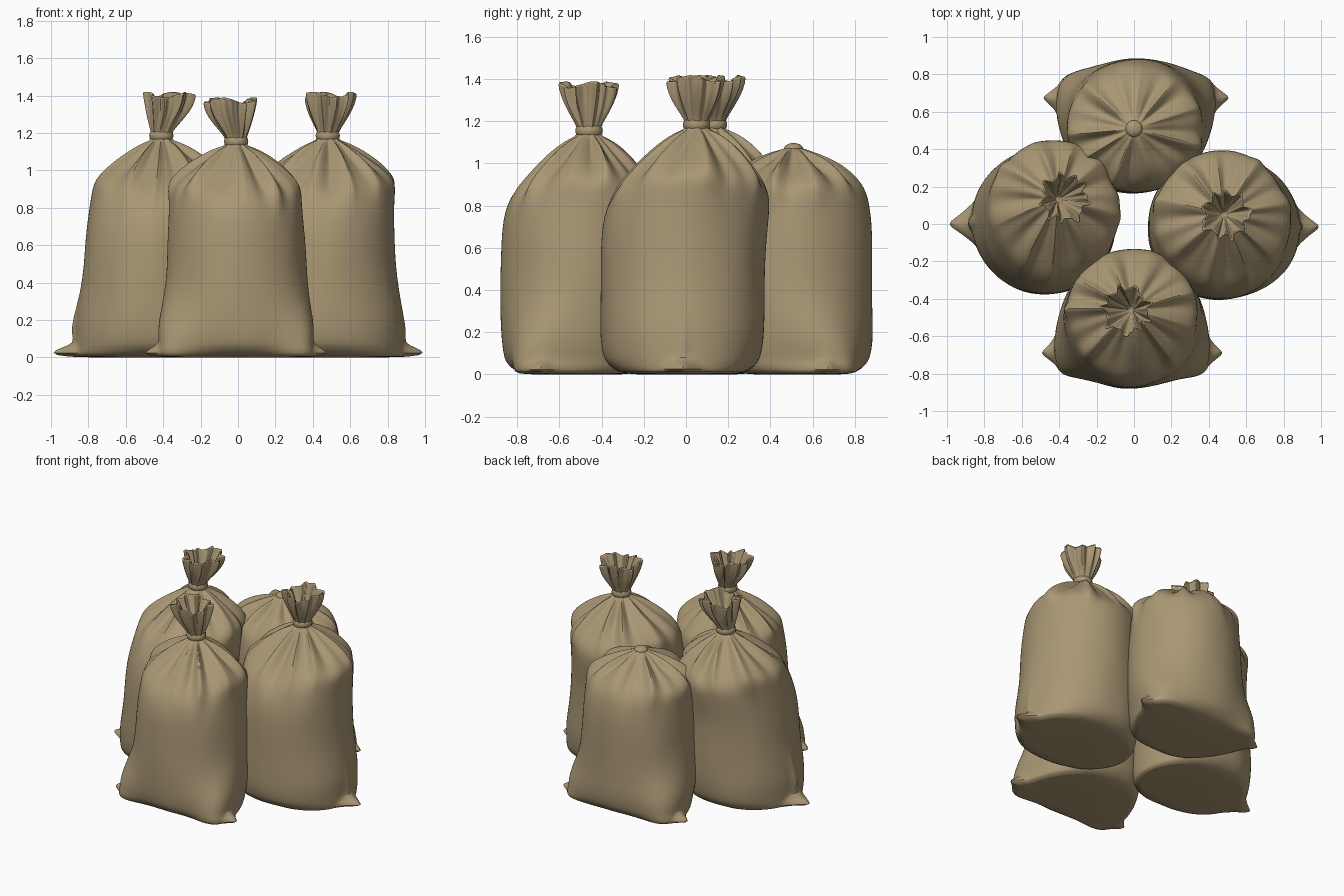
import bpy, bmesh, math
from mathutils import Vector, noise

if "Cube" in bpy.data.objects:
    bpy.data.objects.remove(bpy.data.objects["Cube"], do_unlink=True)

cloth = bpy.data.materials.new("tan_cloth")
cloth.use_nodes = True
COLOR = (0.40, 0.31, 0.175, 1)
cloth.diffuse_color = COLOR
bsdf = next(n for n in cloth.node_tree.nodes if n.type == "BSDF_PRINCIPLED")
bsdf.inputs["Base Color"].default_value = COLOR
bsdf.inputs["Roughness"].default_value = 0.9

SEGMENTS = 120

# Body profile: height / neck height, radius across depth, radius across width
BODY = [(0, .02, .02), (0, .45, .6), (0, .7, 1.26), (.02, .84, 1.42), (.045, .91, 1.28),
        (.065, .95, 1.14), (.11, .98, 1.17), (.18, 1, 1.15), (.3, 1, 1.06), (.42, 1, 1.02),
        (.55, 1, 1), (.66, .99, .98), (.74, .96, .97), (.79, .92, .97), (.83, .85, .95),
        (.87, .74, .84), (.91, .6, .66), (.94, .46, .49), (.97, .31, .33), (.99, .2, .21)]

# Gathered top: height above neck, absolute radius; it folds back inside
RUFFLE = [(.0, .055), (.03, .053), (.06, .066), (.12, .097), (.18, .118), (.24, .13),
          (.243, .118), (.18, .09), (.1, .05), (.06, .01)]


def ramp(v, lo, hi):
    s = min(max((v - lo) / (hi - lo), 0), 1)
    return s * s * (3 - 2 * s)


def pleat(a, seed):
    bend = a + .15 * math.sin(2 * a + seed) + .06 * math.sin(5 * a - seed)
    return .8 * (1.1 - 2 * abs(math.sin(4.5 * bend + seed))) + .25 * math.cos(16 * a + seed)


def outline(depth, side, c):
    """Full rounded section, with straight tangents out to any pointed corner."""
    full = depth + (min(side, 1.15) - depth) * c * c
    if side <= 1.2:
        return full
    tip = depth / math.cos(max(0, math.acos(depth / side) - math.acos(min(1, abs(c)))))
    return max(full, tip)


def finish(obj):
    obj.data.materials.append(cloth)
    bpy.ops.object.select_all(action="DESELECT")
    obj.select_set(True)
    bpy.context.view_layer.objects.active = obj
    bpy.ops.object.shade_smooth_by_angle(angle=math.radians(40))


def skin(name, rings):
    """Join closed rings of points into one capped surface."""
    bm = bmesh.new()
    loops = [[bm.verts.new(p) for p in ring] for ring in rings]
    for low, high in zip(loops, loops[1:]):
        for i in range(SEGMENTS):
            j = (i + 1) % SEGMENTS
            bm.faces.new((low[i], low[j], high[j], high[i]))
    bm.faces.new(loops[0][::-1])
    bm.faces.new(loops[-1])
    mesh = bpy.data.meshes.new(name)
    bm.to_mesh(mesh)
    bm.free()
    obj = bpy.data.objects.new(name, mesh)
    bpy.context.collection.objects.link(obj)
    soften = obj.modifiers.new("soften", "SUBSURF")
    soften.levels = soften.render_levels = 1
    finish(obj)


def make_bag(name, center, neck, neck_z, size, ears, ear_shift, lean, slump, seed, ruffle=True):
    center, neck = Vector(center), Vector(neck)
    angles = [math.tau * i / SEGMENTS for i in range(SEGMENTS)]
    rings = []

    # Filled body with pulled-out bottom corners and pleated shoulders
    for t, depth, width in BODY:
        mid = center.lerp(neck, ramp(t, .5, 1))
        low = 1 - ramp(t, .02, .4)
        sag = slump * ramp(t, .58, .85) * (1 - ramp(t, .86, 1))
        ring = []
        for a in angles:
            c, s = math.cos(a), math.sin(a)
            side = min(width, 1) + max(width - 1, 0) * ears[c > 0]
            r = outline(depth, side, c)
            # Each fold reaches a different distance down the shoulder
            gather = ramp(t, .72 + .06 * math.sin(3 * a + seed), .96)
            fold = pleat(a, seed)
            r *= 1 + .1 * gather * fold
            r *= 1 + .025 * noise.noise(Vector((1.6 * c, 1.6 * s, 4 * t + seed * 7)))
            lift = .02 * fold * gather * (1 - ramp(t, .95, 1))
            ring.append((mid.x + size[0] * r * c,
                         mid.y + size[1] * r * s + ear_shift * low * c ** 4 * min(1, r),
                         t * neck_z + lift - sag * (1 - .6 * c * c)))
        rings.append(ring)

    # Tied neck and flared, crumpled mouth
    mouth = RUFFLE if ruffle else [(0, .05), (.005, .03), (.005, .01)]
    for h, radius in mouth:
        flare = ramp(h, .02, .2)
        ring = []
        for a in angles:
            fold = pleat(a, seed + .4)
            r = radius * (1 + (.06 + .14 * flare) * fold)
            ring.append((neck.x + lean[0] * flare + r * math.cos(a),
                         neck.y + lean[1] * flare + r * math.sin(a),
                         neck_z + h + .015 * flare * math.sin(3 * a + seed)))
        rings.append(ring)
    skin(name, rings)

    # Cord around the neck, or a small knot where the mouth is tucked in
    if ruffle:
        bpy.ops.mesh.primitive_torus_add(location=(neck.x, neck.y, neck_z + .02),
                                         major_radius=.049, minor_radius=.016,
                                         major_segments=32, minor_segments=10)
        tie = bpy.context.object
        tie.scale.z = 1.6
        tie.name = name + "_tie"
    else:
        bpy.ops.mesh.primitive_uv_sphere_add(location=(neck.x, neck.y, neck_z),
                                             radius=.045, segments=24, ring_count=12)
        tie = bpy.context.object
        tie.scale.z = .6
        tie.name = name + "_knot"
    finish(tie)


make_bag("front_sack", (-.01, -.51), (-.01, -.46), 1.135, (.365, .37), (.95, .95), -.18,
         (-.03, 0), .05, 1.0)
make_bag("left_sack", (.455, -.015), (.48, .05), 1.165, (.38, .39), (0, 1.2), 0,
         (.01, 0), .05, 2.3)
make_bag("right_sack", (-.455, .02), (-.41, .13), 1.165, (.36, .395), (1.35, 0), -.02,
         (.04, .01), .04, 3.7)
make_bag("back_sack", (.01, .525), (0, .51), 1.07, (.375, .36), (.95, .95), .15,
         (0, 0), -.015, 5.1, ruffle=False)
